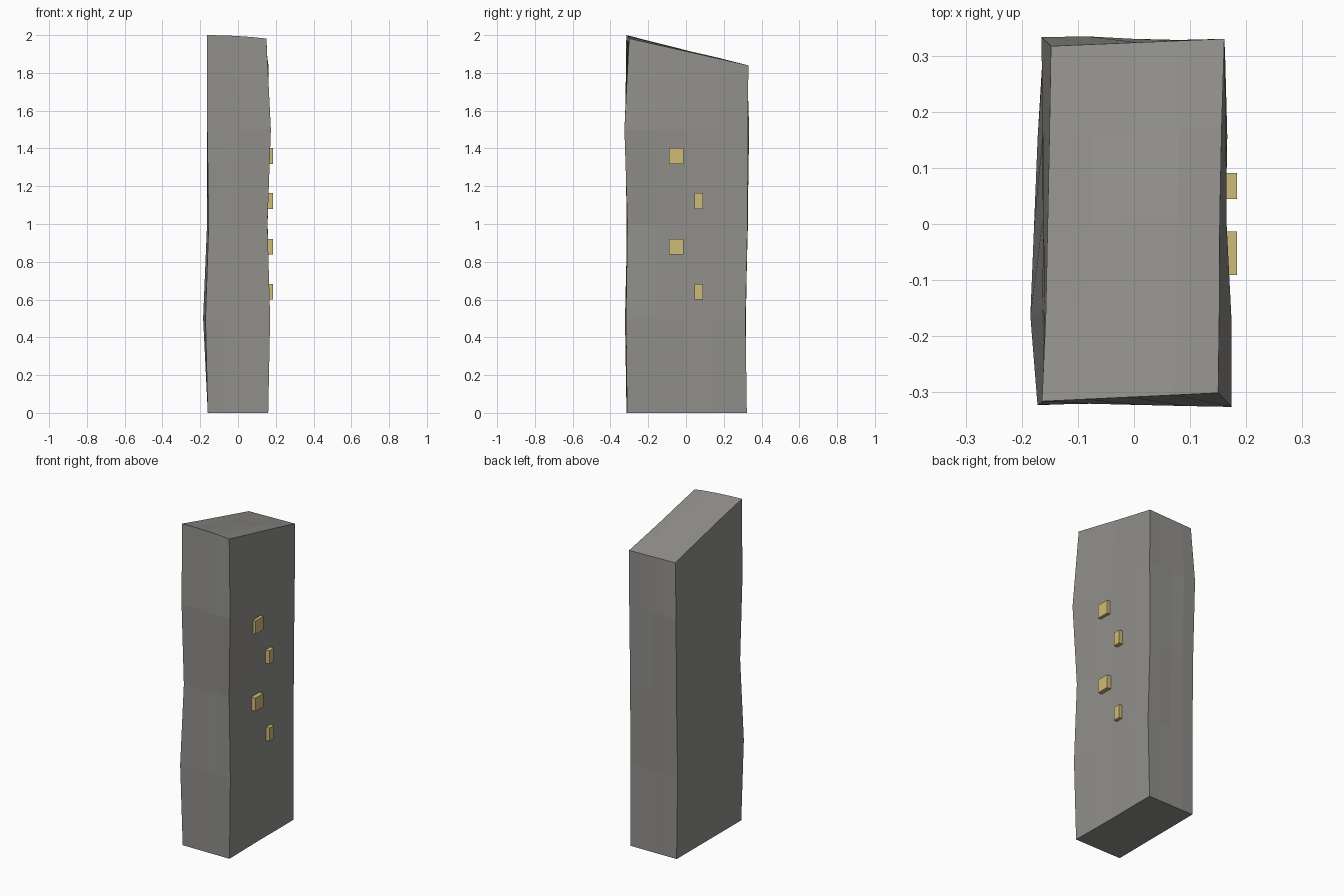
import bpy, bmesh, random

if "Cube" in bpy.data.objects:
    bpy.data.objects.remove(bpy.data.objects["Cube"])

random.seed(4)


def material(name, rgb):
    m = bpy.data.materials.new(name)
    m.diffuse_color = (*rgb, 1)
    m.use_nodes = True
    m.node_tree.nodes["Principled BSDF"].inputs["Base Color"].default_value = m.diffuse_color
    return m


stone = material("grey stone", (0.28, 0.275, 0.258))
gold = material("pale gold", (0.62, 0.50, 0.19))


def add_object(name, bm, mat):
    me = bpy.data.meshes.new(name)
    bm.to_mesh(me)
    bm.free()
    me.materials.append(mat)
    ob = bpy.data.objects.new(name, me)
    bpy.context.collection.objects.link(ob)
    return ob


# Corner columns of the slab: (x, y) at five heights
LEVELS = 5
front_left = [(-.160, -.315), (-.172, -.323), (-.155, -.311), (-.163, -.322), (-.164, -.316)]
front_right = [(.160, -.312), (.170, -.318), (.156, -.310), (.174, -.326), (.150, -.301)]
back_left = [(-.158, .318), (-.162, .314), (-.160, .322), (-.165, .333), (-.148, .317)]
back_right = [(.157, .322), (.162, .315), (.156, .326), (.161, .328), (.161, .330)]


def mix(a, b, t):
    return a + (b - a) * t


# Stone slab: a 4 x 4 x 4 box, worn unevenly, with a top sloping to the back
bm = bmesh.new()
bmesh.ops.create_cube(bm, size=1)
bmesh.ops.subdivide_edges(bm, edges=bm.edges[:], cuts=3, use_grid_fill=True)
for v in bm.verts:
    u, w, h = (c + 0.5 for c in v.co)
    k = round(h * (LEVELS - 1))
    x, y = (mix(mix(front_left[k][i], front_right[k][i], u),
                mix(back_left[k][i], back_right[k][i], u), w) for i in (0, 1))
    mid_u, mid_w = 0.01 < u < 0.99, 0.01 < w < 0.99
    if mid_w and u < 0.01:                       # hollows and bulges on the left
        x += (0, -0.016, -0.008, 0.004, 0.003)[k] * (1.2 - w)
    elif mid_w and u > 0.99:
        x += random.uniform(-0.003, 0.003)
    if mid_u and 0 < k < 4:
        y += random.uniform(-0.005, 0.004)
    z = k * 0.5
    if k == 4:
        z = 2.0 - 0.16 * w - 0.018 * u * u * (1 - w)
        if mid_u and mid_w:
            z += random.uniform(-0.006, 0.004)
    v.co = (x, y, z)
bmesh.ops.recalc_face_normals(bm, faces=bm.faces[:])
add_object("stone_slab", bm, stone)

# Raised gold marks on the right side, alternately wide and narrow
for i, z in enumerate((1.36, 1.122, 0.88, 0.642)):
    y, width = ((-0.052, 0.078), (0.068, 0.046))[i % 2]
    bm = bmesh.new()
    bmesh.ops.create_cube(bm, size=1)
    for v in bm.verts:
        v.co = (0.164 + v.co.x * 0.040, y + v.co.y * width, z + v.co.z * 0.083)
    add_object(f"gold_mark_{i + 1}", bm, gold)
